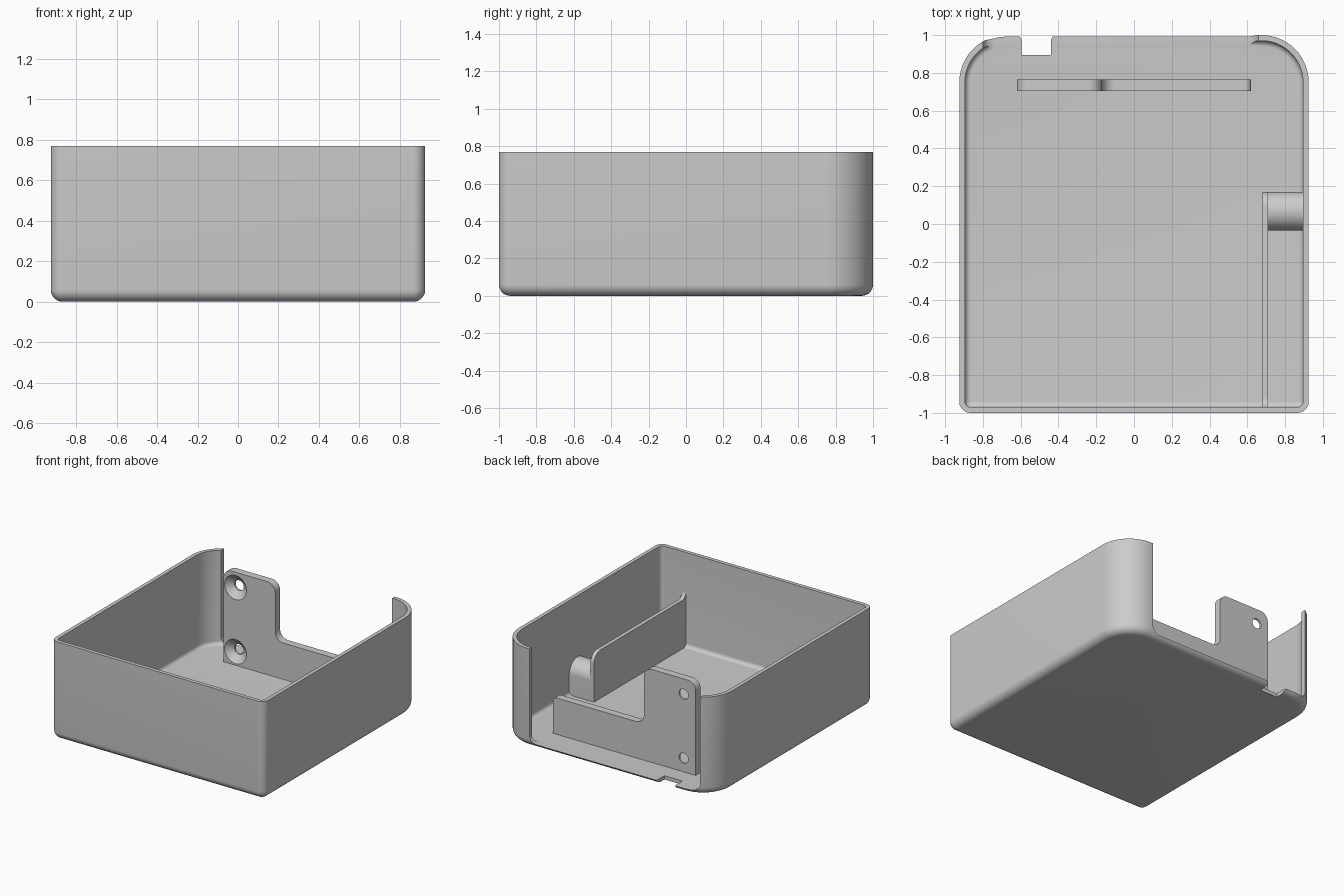
import bpy, bmesh, math
from mathutils import Vector

if "Cube" in bpy.data.objects:
    bpy.data.objects.remove(bpy.data.objects["Cube"])

grey = bpy.data.materials.new("plain grey")
grey.diffuse_color = (0.6, 0.6, 0.6, 1)
grey.use_nodes = True
grey.node_tree.nodes["Principled BSDF"].inputs["Base Color"].default_value = grey.diffuse_color


def rounded(corners, seg=12):
    """2D outline from (x, y, radius) corners; radius 0 stays sharp."""
    out, n = [], len(corners)
    for i, (x, y, r) in enumerate(corners):
        p = Vector((x, y))
        if r == 0:
            out.append(p)
            continue
        a = (Vector(corners[i - 1][:2]) - p).normalized()
        b = (Vector(corners[(i + 1) % n][:2]) - p).normalized()
        half = a.angle(b) / 2
        mid = p + (a + b).normalized() * (r / math.sin(half))
        s = p + a * (r / math.tan(half)) - mid
        e = p + b * (r / math.tan(half)) - mid
        total = s.angle_signed(e)
        for k in range(seg + 1):
            t = -total * k / seg
            out.append(mid + Vector((s.x * math.cos(t) - s.y * math.sin(t),
                                     s.x * math.sin(t) + s.y * math.cos(t))))
    return out


def loft(name, rings):
    """Closed solid through rings of equal vertex count."""
    bm = bmesh.new()
    rows = [[bm.verts.new(p) for p in ring] for ring in rings]
    n = len(rows[0])
    for a, b in zip(rows, rows[1:]):
        for i in range(n):
            j = (i + 1) % n
            bm.faces.new((a[i], a[j], b[j], b[i]))
    bm.faces.new(rows[0])
    bm.faces.new(rows[-1])
    bmesh.ops.recalc_face_normals(bm, faces=bm.faces)
    me = bpy.data.meshes.new(name)
    bm.to_mesh(me)
    bm.free()
    me.materials.append(grey)
    ob = bpy.data.objects.new(name, me)
    bpy.context.collection.objects.link(ob)
    return ob


def prism(name, outline, axis, lo, hi):
    """Extrude a 2D outline along x (outline is y,z), y (x,z) or z (x,y)."""
    place = {"x": lambda p, d: (d, p.x, p.y),
             "y": lambda p, d: (p.x, d, p.y),
             "z": lambda p, d: (p.x, p.y, d)}[axis]
    return loft(name, [[place(p, d) for p in outline] for d in (lo, hi)])


def cut(ob, cutter):
    cutter.hide_render = True
    mod = ob.modifiers.new("cut", 'BOOLEAN')
    mod.operation, mod.solver, mod.object = 'DIFFERENCE', 'EXACT', cutter
    bpy.ops.object.select_all(action='DESELECT')
    bpy.context.view_layer.objects.active = ob
    ob.select_set(True)
    bpy.ops.object.modifier_apply(modifier=mod.name)
    bpy.data.objects.remove(cutter, do_unlink=True)


W, L, H = 0.925, 1.0, 0.77
WALL, FLOOR, EDGE = 0.03, 0.03, 0.06


def plan(inset, z):
    """Plan outline: tight front corners, wide back corners."""
    w, l = W - inset, L - inset
    f, b = max(0.06 - inset, 0.002), 0.25 - inset
    return [(p.x, p.y, z) for p in rounded(
        [(-w, -l, f), (w, -l, f), (w, l, b), (-w, l, b)], 16)]


# tray shell: rounded bottom, thin walls, small fillet inside
quarter = [math.pi / 2 * k / 8 for k in range(9)]
rings = [plan(EDGE * (1 - math.sin(t)), EDGE * (1 - math.cos(t))) for t in quarter]
rings += [plan(0, H), plan(WALL, H)]
rings += [plan(WALL + 0.03 * (1 - math.cos(t)), FLOOR + 0.03 * (1 - math.sin(t)))
          for t in quarter]
tray = loft("tray_shell", rings)

# opening in the back wall
cut(tray, prism("opening_cutter", rounded(
    [(-0.80, 0.0305, 0.06), (0.66, 0.0305, 0.06), (0.66, 1, 0), (-0.80, 1, 0)]),
    "y", 0.86, 1.2))

# notch in the back edge of the floor, with rounded mouth
cut(tray, prism("notch_cutter", rounded(
    [(-0.595, 0.895, 0), (-0.44, 0.895, 0), (-0.44, 1.0, 0.03), (-0.38, 1.0, 0),
     (-0.38, 1.1, 0), (-0.655, 1.1, 0), (-0.655, 1.0, 0), (-0.595, 1.0, 0.03)]),
    "z", -0.1, 0.2))

# upright mounting plate, tall on the left and low on the right
plate = prism("mounting_plate", rounded(
    [(-0.62, 0.02, 0), (0.62, 0.02, 0), (0.62, 0.315, 0.03), (-0.17, 0.315, 0.07),
     (-0.17, 0.76, 0.07), (-0.62, 0.76, 0.07)]), "y", 0.705, 0.765)

# two countersunk screw holes, wide on the front side
for z in (0.137, 0.64):
    rings = []
    for y, r in ((0.695, 0.095), (0.706, 0.095), (0.75, 0.04), (0.8, 0.04)):
        rings.append([(-0.515 + r * math.cos(math.tau * k / 40), y,
                       z + r * math.sin(math.tau * k / 40)) for k in range(40)])
    cut(plate, loft("screw_hole_cutter", rings))

# dividing rib from the front wall, rounded at its free end
rib = prism("divider_rib", rounded(
    [(-0.98, 0.02, 0), (0.17, 0.02, 0), (0.17, 0.41, 0.08), (-0.97, 0.41, 0.05),
     (-0.97, 0.47, 0), (-0.98, 0.47, 0)]), "x", 0.68, 0.71)

# round-topped block between rib and side wall
block = prism("round_block", rounded(
    [(-0.035, 0.02, 0), (0.17, 0.02, 0), (0.17, 0.29, 0.102), (-0.035, 0.29, 0.102)], 16),
    "x", 0.705, 0.905)

# smooth the rounds, keep the edges crisp
bpy.ops.object.select_all(action='DESELECT')
for ob in (tray, plate, rib, block):
    ob.select_set(True)
bpy.context.view_layer.objects.active = tray
bpy.ops.object.shade_smooth_by_angle(angle=math.radians(30))
